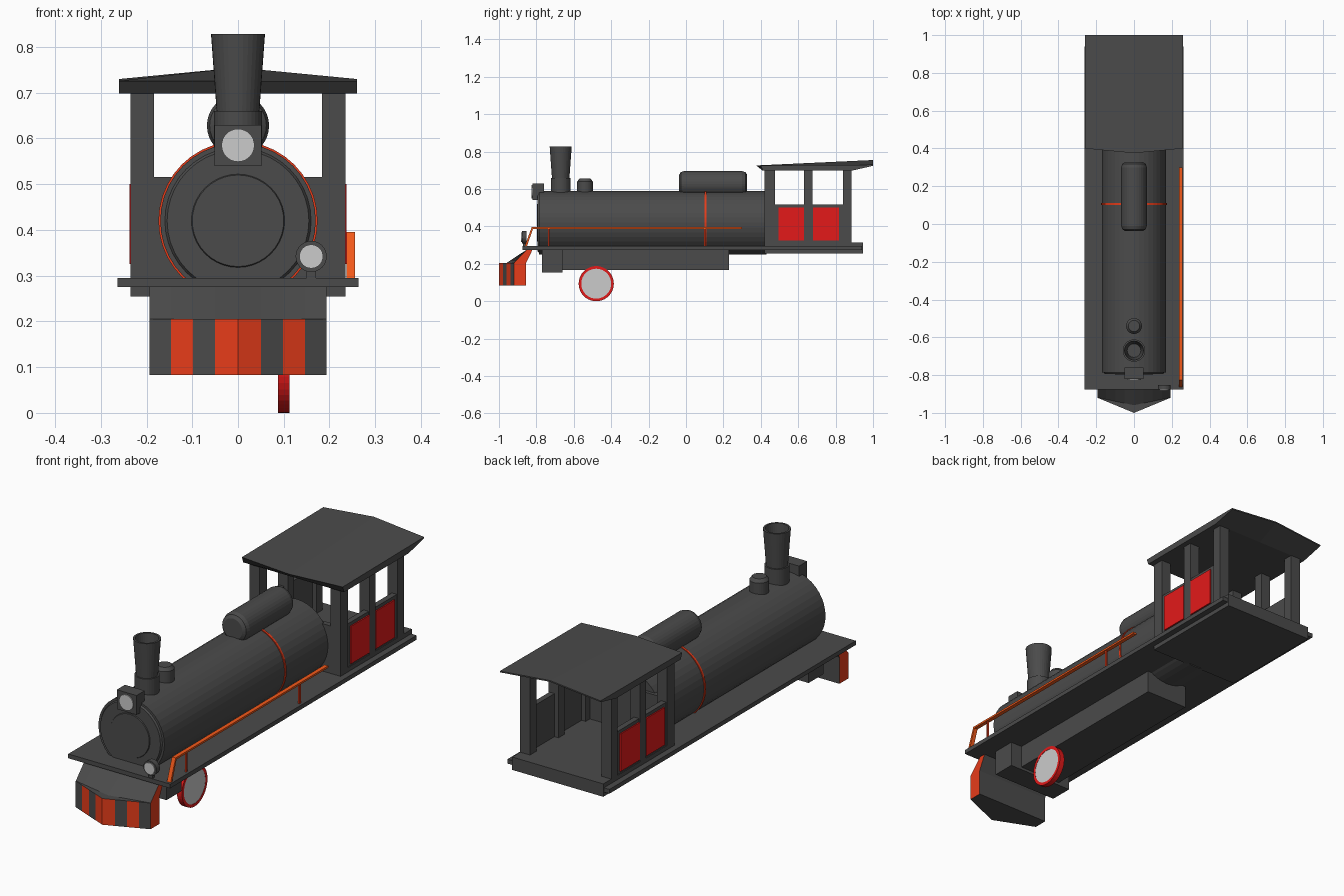
import bpy, bmesh, math
from mathutils import Vector

if "Cube" in bpy.data.objects:
    bpy.data.objects.remove(bpy.data.objects["Cube"])


def material(name, rgb):
    m = bpy.data.materials.new(name)
    m.diffuse_color = (*rgb, 1)
    m.use_nodes = True
    m.node_tree.nodes["Principled BSDF"].inputs["Base Color"].default_value = m.diffuse_color
    return m


DARK = material("dark_paint", (0.07, 0.07, 0.07))
RED = material("red_paint", (0.77, 0.01, 0.01))
STRIPE = material("stripe_red", (0.8, 0.045, 0.01))
ORANGE = material("rail_orange", (0.9, 0.1, 0.01))


def finish(name, bm, mats):
    bmesh.ops.recalc_face_normals(bm, faces=bm.faces)
    me = bpy.data.meshes.new(name)
    bm.to_mesh(me)
    bm.free()
    for m in mats:
        if m:
            me.materials.append(m)
    ob = bpy.data.objects.new(name, me)
    bpy.context.collection.objects.link(ob)
    return ob


def box(name, x, y, z, mat=DARK):
    bm = bmesh.new()
    bmesh.ops.create_cube(bm, size=1)
    for v in bm.verts:
        v.co = [(a + b) / 2 + c * (b - a) for (a, b), c in zip((x, y, z), v.co)]
    return finish(name, bm, [mat])


def lathe(name, profile, centre, axis, mat=DARK, seg=32, closed=False):
    """Revolve (radius, position) points around an axis through centre."""
    bm = bmesh.new()
    rings = []
    for r, t in profile:
        ring = []
        for i in range(seg):
            a = 2 * math.pi * i / seg
            c, s = r * math.cos(a), r * math.sin(a)
            p = {'x': (t, c, s), 'y': (c, t, s), 'z': (c, s, t)}[axis]
            ring.append(bm.verts.new(Vector(p) + Vector(centre)))
        rings.append(ring)
    pairs = list(zip(rings, rings[1:]))
    if closed:
        pairs.append((rings[-1], rings[0]))
    else:
        bm.faces.new(rings[0])
        bm.faces.new(rings[-1])
    for a, b in pairs:
        for i in range(seg):
            j = (i + 1) % seg
            bm.faces.new((a[i], a[j], b[j], b[i]))
    return finish(name, bm, [mat])


def loft(name, sections, mats, strip_mat=lambda i, k: 0, end_mat=0):
    """Skin a row of equal closed cross-sections."""
    bm = bmesh.new()
    rows = [[bm.verts.new(p) for p in s] for s in sections]
    n = len(rows[0])
    for i, (a, b) in enumerate(zip(rows, rows[1:])):
        for k in range(n):
            f = bm.faces.new((a[k], a[(k + 1) % n], b[(k + 1) % n], b[k]))
            f.material_index = strip_mat(i, k)
    for r in (rows[0], rows[-1]):
        bm.faces.new(r).material_index = end_mat
    return finish(name, bm, mats)


# Boiler with front plate, door and red band
lathe("boiler", [(0.17, -0.785), (0.17, 0.43)], (0, 0, 0.42), 'y', seg=40)
lathe("smokebox_front", [(0.1, -0.797), (0.102, -0.793), (0.155, -0.793), (0.163, -0.78)],
      (0, 0, 0.42), 'y', seg=40)
lathe("boiler_band", [(0.165, 0.1), (0.174, 0.1), (0.174, 0.11), (0.165, 0.11)],
      (0, 0, 0.42), 'y', STRIPE, 40, True)

# Boiler top fittings
lathe("chimney_base", [(0.053, 0.56), (0.053, 0.66)], (0, -0.67, 0), 'z')
lathe("chimney", [(0.046, 0.65), (0.059, 0.828), (0.05, 0.828), (0.036, 0.68)],
      (0, -0.67, 0), 'z')
lathe("sand_dome", [(0.042, 0.56), (0.042, 0.64), (0.03, 0.655)], (0, -0.54, 0), 'z')
lathe("steam_dome", [(0.048, -0.037), (0.062, -0.028), (0.068, -0.01), (0.068, 0.3),
                     (0.062, 0.318), (0.048, 0.327)], (0, 0, 0.628), 'y')

# Headlamp and small marker lamp
box("headlamp", (-0.051, 0.051), (-0.82, -0.76), (0.54, 0.63))
lathe("headlamp_lens", [(0.036, -0.825), (0.036, -0.81)], (0, 0, 0.585), 'y', None)
lathe("marker_lamp", [(0.034, -0.877), (0.034, -0.852)], (0.16, 0, 0.342), 'y')
lathe("marker_lens", [(0.026, -0.881), (0.026, -0.87)], (0.16, 0, 0.342), 'y', None)
box("marker_stem", (0.15, 0.17), (-0.872, -0.857), (0.29, 0.315))

# Running board and chassis
box("running_board", (-0.263, 0.263), (-0.875, 0.94), (0.275, 0.295))
box("main_frame", (-0.11, 0.11), (-0.67, 0.23), (0.168, 0.28))
box("cylinder_block", (-0.17, 0.17), (-0.77, -0.66), (0.155, 0.28))

# Single visible wheel with red rim
lathe("wheel_rim", [(0.08, 0.087), (0.094, 0.087), (0.094, 0.113), (0.08, 0.113)],
      (0, -0.48, 0.094), 'x', RED, 40, True)
lathe("wheel_disc", [(0.081, 0.09), (0.081, 0.112)], (0, -0.48, 0.094), 'x', None, 40)

# Striped front plough
half = 0.193
xs = [-half, -0.147, -0.098, -0.05, 0, 0.05, 0.098, 0.147, half]
red_strips = {1, 3, 4, 6}
sections = []
for x in xs:
    u = abs(x) / half
    tip, ledge = -1 + 0.08 * u, -0.96 + 0.04 * u
    sections.append([(x, tip, 0.083), (x, tip, 0.205), (x, ledge + 0.001, 0.205),
                     (x, -0.85, 0.277), (x, -0.82, 0.277), (x, -0.855, 0.205),
                     (x, -0.855, 0.083)])
loft("plough", sections, [DARK, STRIPE],
     lambda i, k: 1 if k == 0 and i in red_strips else 0, 1)

# Handrail on the right side
path = [(-0.862, 0.295), (-0.825, 0.396), (0.3, 0.396)]
inner = [(-0.85, 0.295), (-0.818, 0.387), (0.3, 0.387)]
outline = path + inner[::-1]
loft("handrail", [[(x, y, z) for y, z in outline] for x in (0.237, 0.256)], [ORANGE])
for y in (-0.735, 0.1):
    box("handrail_post", (0.243, 0.251), (y - 0.004, y + 0.004), (0.29, 0.39), STRIPE)

# Cab floor and front wall
box("cab_floor", (-0.235, 0.235), (0.42, 0.945), (0.255, 0.315))
box("cab_front_wall", (-0.2, 0.2), (0.42, 0.445), (0.3, 0.516))

# Cab sides: posts, low walls and red panels, mirrored
for side, s in (("left", -1), ("right", 1)):
    def span(a, b):
        return tuple(sorted((s * a, s * b)))
    for y0, y1 in ((0.42, 0.476), (0.632, 0.676), (0.84, 0.886)):
        box(f"{side}_cab_post", span(0.184, 0.235), (y0, y1), (0.3, 0.71))
    box(f"{side}_cab_wall", span(0.205, 0.231), (0.45, 0.86), (0.3, 0.516))
    for y0, y1 in ((0.495, 0.631), (0.678, 0.818)):
        box(f"{side}_cab_panel", span(0.225, 0.237), (y0, y1), (0.325, 0.5), RED)

# Cab roof, ridge rising to the rear and underside cut back
roof = []
for x, front, rear_z in ((-0.26, 0.4, 0.73), (0, 0.375, 0.755), (0.26, 0.4, 0.73)):
    roof.append([(x, 0.41, 0.698), (x, front, 0.726), (x, 1.0, rear_z),
                 (x, 1.0, rear_z - 0.006), (x, 0.886, 0.698)])
loft("cab_roof", roof, [DARK])
